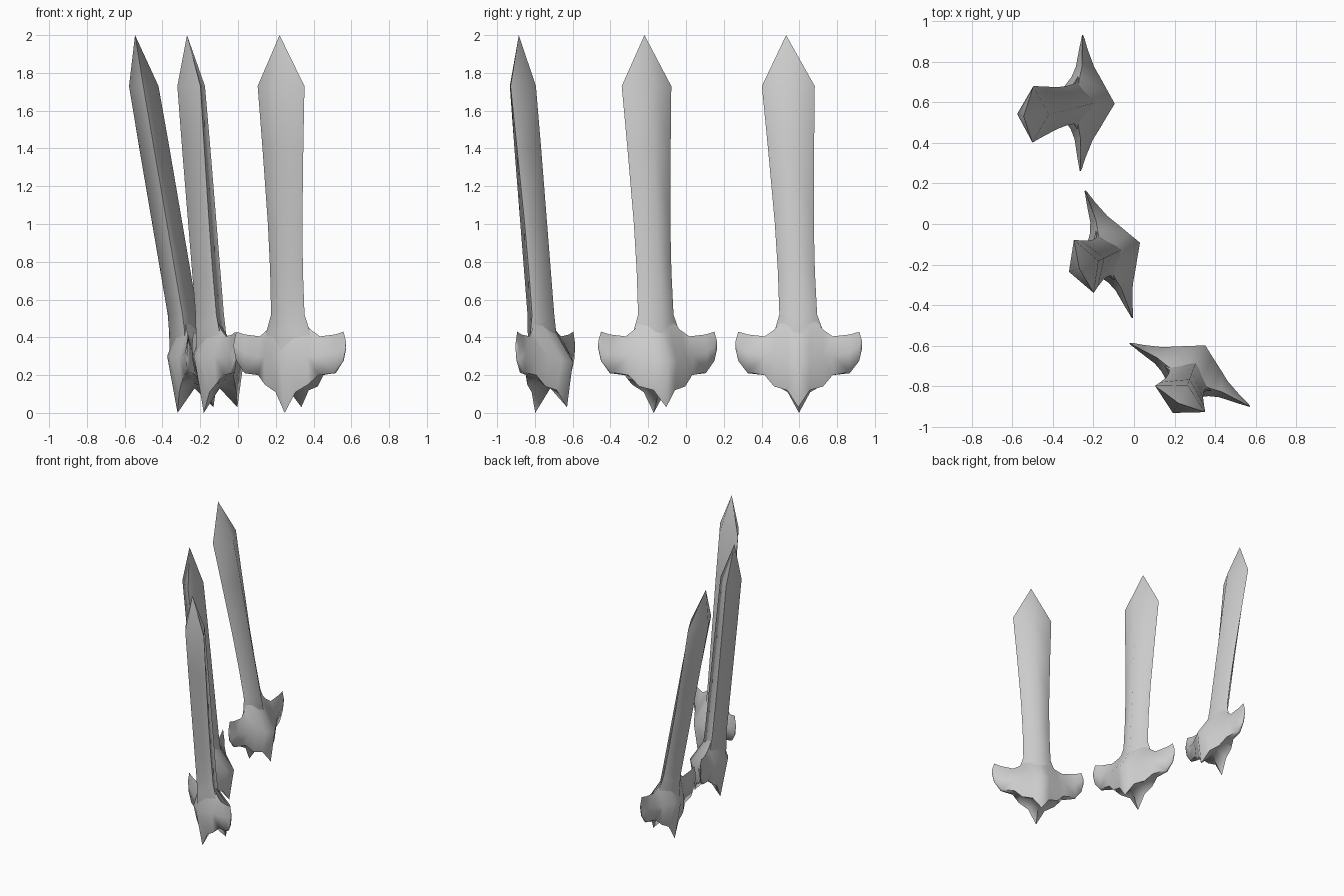
import bpy, bmesh, math
from mathutils import Vector, Matrix

cube = bpy.data.objects.get("Cube")
if cube:
    bpy.data.objects.remove(cube, do_unlink=True)

bone = bpy.data.materials.new("pale_grey")
bone.use_nodes = True
GREY = (0.6, 0.6, 0.6, 1)
bone.diffuse_color = GREY
bone.node_tree.nodes["Principled BSDF"].inputs["Base Color"].default_value = GREY


def loft(name, rings, place, angle):
    """Skin a row of equal rings, cap both ends and shade it."""
    bm = bmesh.new()
    rows = [[bm.verts.new(p) for p in ring] for ring in rings]
    for a, b in zip(rows, rows[1:]):
        for i in range(len(a)):
            j = (i + 1) % len(a)
            bm.faces.new((a[i], a[j], b[j], b[i]))
    bm.faces.new(rows[0])
    bm.faces.new(rows[-1])
    bmesh.ops.remove_doubles(bm, verts=bm.verts, dist=0.0005)
    bmesh.ops.triangulate(bm, faces=bm.faces)
    bmesh.ops.recalc_face_normals(bm, faces=bm.faces)
    mesh = bpy.data.meshes.new(name)
    bm.to_mesh(mesh)
    bm.free()
    mesh.materials.append(bone)
    ob = bpy.data.objects.new(name, mesh)
    bpy.context.collection.objects.link(ob)
    ob.matrix_world = place
    bpy.ops.object.select_all(action='DESELECT')
    ob.select_set(True)
    bpy.context.view_layer.objects.active = ob
    bpy.ops.object.shade_smooth_by_angle(angle=math.radians(angle))


# Body half: side offset, then (forward, height) of top, rear,
# rear keel, underside notch, front keel and front
HALF = [
    (0.00, (0.02, .55), (-.165, .27), (-.13, .03), (-.03, .13), (.06, 0), (.115, .30)),
    (0.06, (0.02, .52), (-.13, .28), (-.10, .12), (-.02, .16), (.05, .11), (.10, .30)),
    (0.13, (0.01, .44), (-.09, .29), (-.07, .14), (-.02, .18), (.04, .15), (.05, .30)),
    (0.18, (0, .405), (-.06, .30), (-.04, .20), (-.01, .20), (.02, .20), (.03, .30)),
    (0.27, (0, .415), (-.025, .32), (-.015, .215), (0, .21), (.01, .215), (.015, .32)),
    (0.32, (0, .43), (-.01, .35), (-.005, .28), (0, .275), (.005, .28), (.005, .35)),
    (0.335, (0, .38), (-.003, .36), (-.002, .34), (0, .34), (.002, .34), (.003, .36)),
]

# Spine: height, half width, half depth
SPINE = [(.25, .12, .08), (.43, .13, .085), (.52, .10, .08), (.75, .098, .08),
         (1.0, .103, .08), (1.4, .122, .08), (1.73, .14, .078), (2.0, 0, 0)]


def vertebra(label, centre, heading, tip):
    turn = Matrix.Rotation(math.radians(heading), 4, 'Z')
    place = Matrix.Translation((*centre, 0)) @ turn
    lean = place.inverted() @ Vector((*tip, 0))
    base = Vector((0, -0.02, 0))

    # Body with two side wings and two keels
    sides = [(-s[0], s[1:]) for s in reversed(HALF[1:])] + [(s[0], s[1:]) for s in HALF]
    loft(label + "_body", [[(x, -v, z) for v, z in pts] for x, pts in sides], place, 75)

    # Leaning spine of diamond section
    rings = []
    for z, w, d in SPINE:
        c = base.lerp(lean, max(0, (z - .45) / 1.55))
        rings.append([(c.x + w, c.y, z), (c.x, c.y + d, z),
                      (c.x - w, c.y, z), (c.x, c.y - d, z)])
    loft(label + "_spine", rings, place, 85)


vertebra("front_vertebra", (.275, -.745), -27.7, (.22, -.885))
vertebra("middle_vertebra", (-.125, -.15), -69.6, (-.27, -.22))
vertebra("rear_vertebra", (-.26, .597), -91, (-.545, .53))
